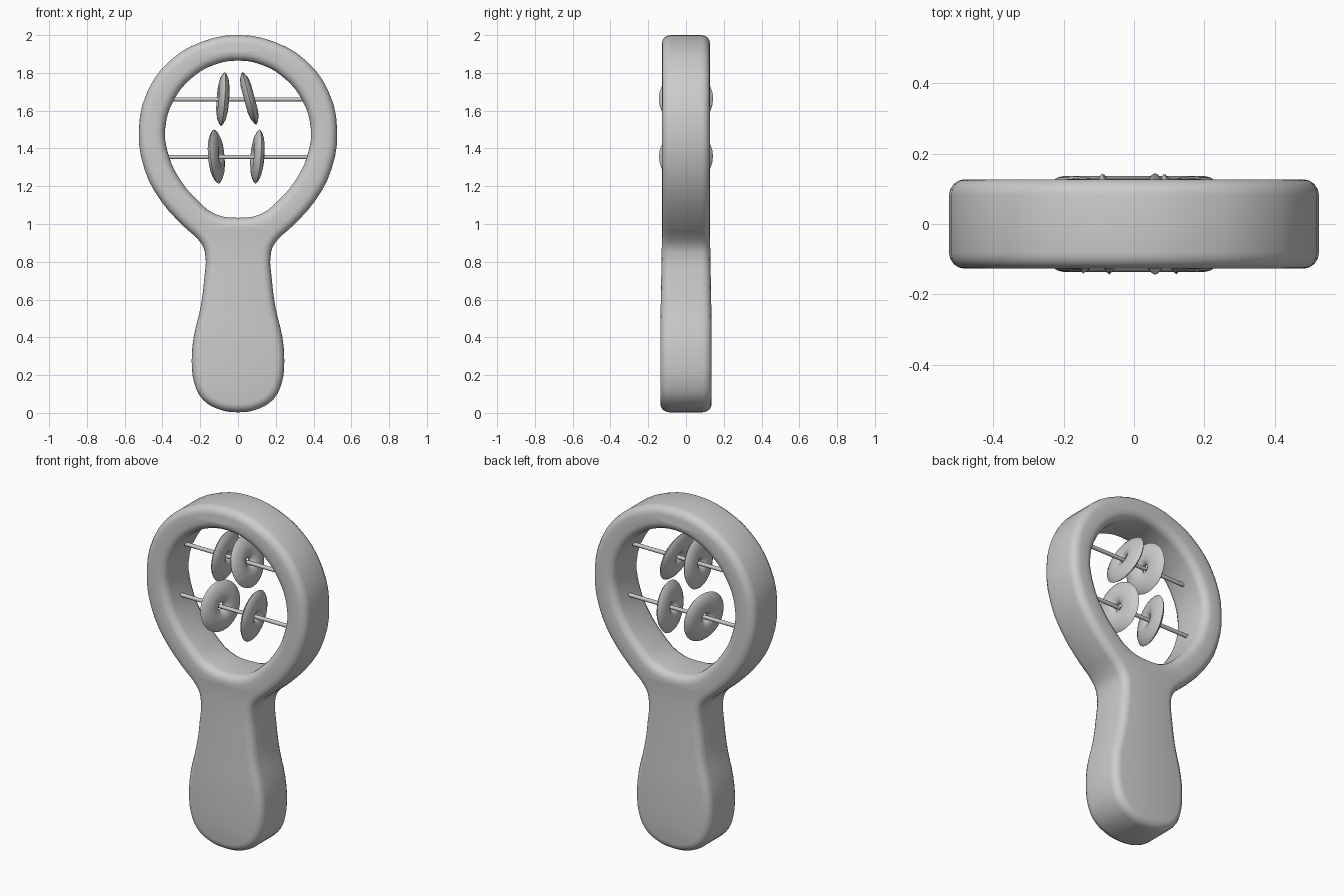
import bpy, bmesh, math
from mathutils import Vector

if "Cube" in bpy.data.objects:
    bpy.data.objects.remove(bpy.data.objects["Cube"])

# Right-hand half outlines (x, z), from top to bottom
OUTER = [(0, 2.0), (0.19, 1.965), (0.36, 1.865), (0.48, 1.7), (0.525, 1.5), (0.495, 1.29),
         (0.41, 1.125), (0.29, 0.99), (0.2, 0.905), (0.175, 0.85), (0.18, 0.7), (0.2, 0.55),
         (0.235, 0.4), (0.245, 0.27), (0.232, 0.16), (0.19, 0.075), (0.11, 0.022), (0, 0.003)]
INNER = [(0, 1.865), (0.12, 1.845), (0.23, 1.785), (0.335, 1.665), (0.386, 1.5), (0.363, 1.35),
         (0.31, 1.24), (0.22, 1.13), (0.12, 1.052), (0, 1.033)]


def smooth(obj, angle=40):
    bpy.ops.object.select_all(action='DESELECT')
    bpy.context.view_layer.objects.active = obj
    obj.select_set(True)
    bpy.ops.object.shade_smooth_by_angle(angle=math.radians(angle))


def add_outline(curve, half):
    pts = half + [(-x, z) for x, z in reversed(half[1:-1])]
    s = curve.splines.new('BEZIER')
    s.bezier_points.add(len(pts) - 1)
    for bp, (x, z) in zip(s.bezier_points, pts):
        bp.co = (x, z, 0)
        bp.handle_left_type = bp.handle_right_type = 'AUTO'
    s.use_cyclic_u = True
    s.resolution_u = 3


# Frame and handle: one rounded slab with an egg-shaped opening
curve = bpy.data.curves.new("frame_handle", 'CURVE')
curve.dimensions = '2D'
curve.fill_mode = 'BOTH'
add_outline(curve, OUTER)
add_outline(curve, INNER)
curve.bevel_depth = 0.045
curve.bevel_resolution = 3
curve.offset = -0.045
curve.extrude = 0.082
frame = bpy.data.objects.new("frame_handle", curve)
bpy.context.collection.objects.link(frame)
frame.rotation_euler = (math.pi / 2, 0, 0)
bpy.context.view_layer.objects.active = frame
frame.select_set(True)
bpy.ops.object.convert(target='MESH')
frame = bpy.context.object
bpy.ops.object.transform_apply(location=False, rotation=True, scale=False)
bm = bmesh.new()
bm.from_mesh(frame.data)
bmesh.ops.remove_doubles(bm, verts=bm.verts, dist=0.0005)
# The grip is slightly thicker than the ring
for v in bm.verts:
    v.co.y *= 1 + 0.07 * min(1, max(0, (0.95 - v.co.z) / 0.5))
bmesh.ops.recalc_face_normals(bm, faces=bm.faces)
bm.to_mesh(frame.data)
bm.free()
smooth(frame)

# Cross rods
for name, z in (("upper_rod", 1.66), ("lower_rod", 1.355)):
    bpy.ops.mesh.primitive_cylinder_add(vertices=12, radius=0.011, depth=0.8,
                                        location=(0, 0, z), rotation=(0, math.pi / 2, 0))
    rod = bpy.context.object
    rod.name = name
    smooth(rod)

# Rattle discs: lens-shaped ring, half profile (radius, height)
HALF = [(0.02, 0), (0.024, 0.012), (0.045, 0.024), (0.075, 0.028), (0.11, 0.021), (0.135, 0.009), (0.144, 0)]
PROFILE = HALF + [(r, -h) for r, h in reversed(HALF[1:-1])]


def disc(name, x, z, lean, yaw):
    """lean / yaw: shift in x from bottom to top / from front to back"""
    n, m = 28, len(PROFILE)
    bm = bmesh.new()
    rings = [[bm.verts.new((r * math.cos(a), r * math.sin(a), h)) for r, h in PROFILE]
             for a in (2 * math.pi * i / n for i in range(n))]
    for i in range(n):
        p, q = rings[i], rings[(i + 1) % n]
        for j in range(m):
            k = (j + 1) % m
            bm.faces.new((p[j], q[j], q[k], p[k]))
    bmesh.ops.recalc_face_normals(bm, faces=bm.faces)
    mesh = bpy.data.meshes.new(name)
    bm.to_mesh(mesh)
    bm.free()
    obj = bpy.data.objects.new(name, mesh)
    bpy.context.collection.objects.link(obj)
    axis = Vector((yaw, 0.28, 0)).cross(Vector((lean, 0, 0.28)))
    obj.rotation_euler = axis.to_track_quat('Z', 'Y').to_euler()
    obj.location = (x, 0, z)
    smooth(obj, 60)


disc("upper_left_disc", -0.08, 1.662, 0.02, -0.02)
disc("upper_right_disc", 0.06, 1.665, -0.075, 0.0)
disc("lower_left_disc", -0.115, 1.357, -0.025, 0.06)
disc("lower_right_disc", 0.103, 1.357, 0.022, -0.035)
